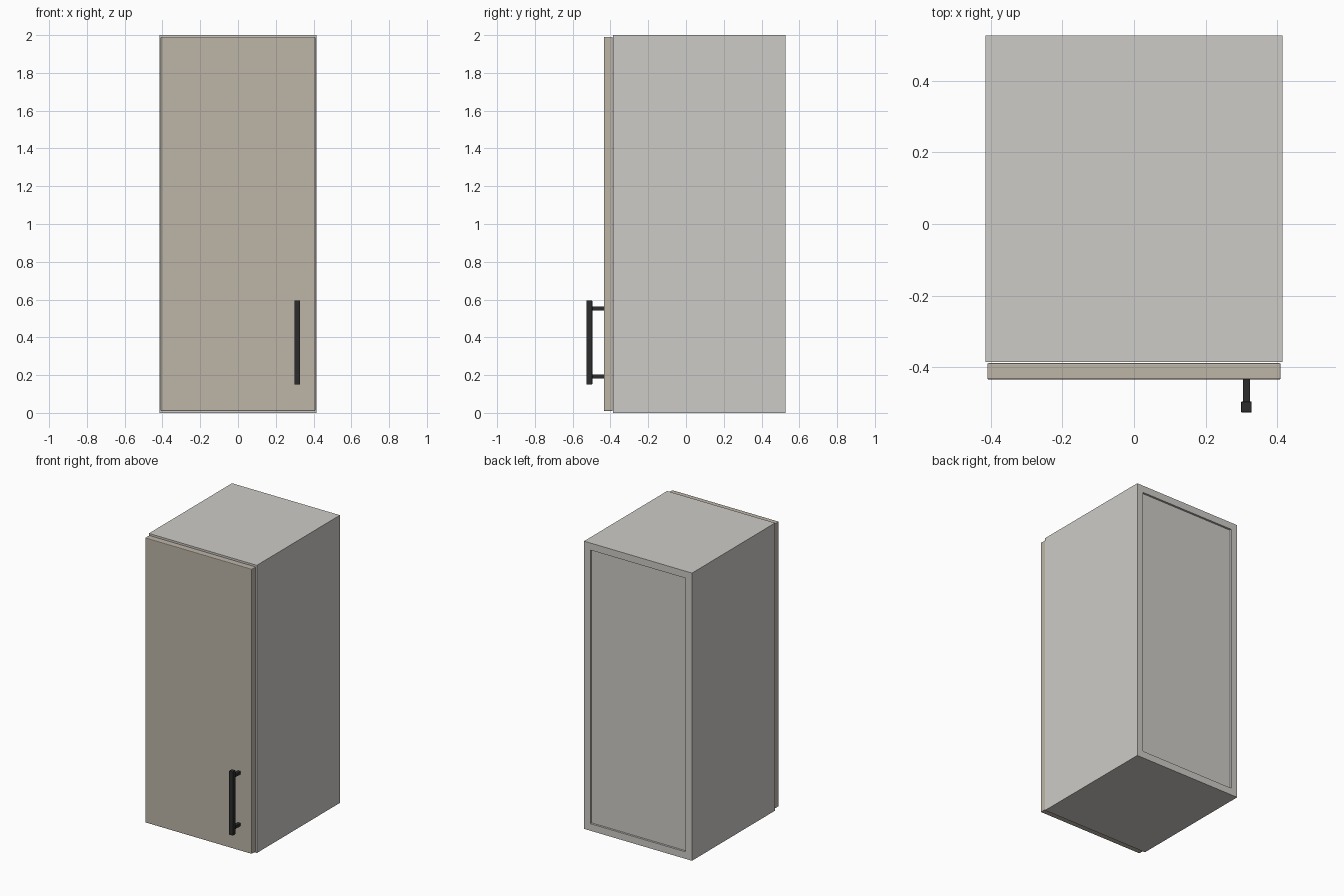
import bpy

if "Cube" in bpy.data.objects:
    bpy.data.objects.remove(bpy.data.objects["Cube"])


def material(name, rgb):
    m = bpy.data.materials.new(name)
    m.diffuse_color = (*rgb, 1.0)
    m.use_nodes = True
    m.node_tree.nodes["Principled BSDF"].inputs["Base Color"].default_value = m.diffuse_color
    return m


def box(name, x, y, z, mat, bevel=0.0):
    """Box from (min, max) ranges on each axis, with an optional edge bevel."""
    ranges = (x, y, z)
    bpy.ops.mesh.primitive_cube_add(size=1, location=[(a + b) / 2 for a, b in ranges])
    ob = bpy.context.object
    ob.name = name
    ob.scale = [b - a for a, b in ranges]
    bpy.ops.object.transform_apply(location=False, rotation=False, scale=True)
    ob.data.materials.append(mat)
    if bevel:
        mod = ob.modifiers.new("edge_bevel", "BEVEL")
        mod.width = bevel
        mod.segments = 2
    return ob


carcass = material("carcass_paint", (0.61, 0.60, 0.57))
front = material("door_paint", (0.51, 0.46, 0.39))
metal = material("dark_metal", (0.025, 0.025, 0.025))

W, H, T = 0.415, 2.0, 0.049      # half width, height, board thickness
Y0, Y1 = -0.386, 0.527           # carcass front and back

# Carcass boards
box("left_side", (-W, -W + T), (Y0, Y1), (0, H), carcass)
box("right_side", (W - T, W), (Y0, Y1), (0, H), carcass)
box("bottom_board", (-W + T, W - T), (Y0, Y1), (0, T), carcass)
box("top_board", (-W + T, W - T), (Y0, Y1), (H - T, H), carcass)

# Back panel, slightly recessed between the boards
box("back_panel", (-W + T, W - T), (Y1 - 0.036, Y1 - 0.014), (T, H - T), carcass)

# Door with softened edges and a thin gap to the carcass
box("door", (-0.41, 0.41), (-0.435, -0.389), (0.01, 1.99), front, 0.004)

# Bar handle on two posts
box("handle_bar", (0.299, 0.329), (-0.527, -0.496), (0.15, 0.595), metal, 0.003)
for label, z in (("lower", 0.193), ("upper", 0.553)):
    box(f"{label}_handle_post", (0.304, 0.324), (-0.498, -0.434), (z - 0.01, z + 0.01), metal)
